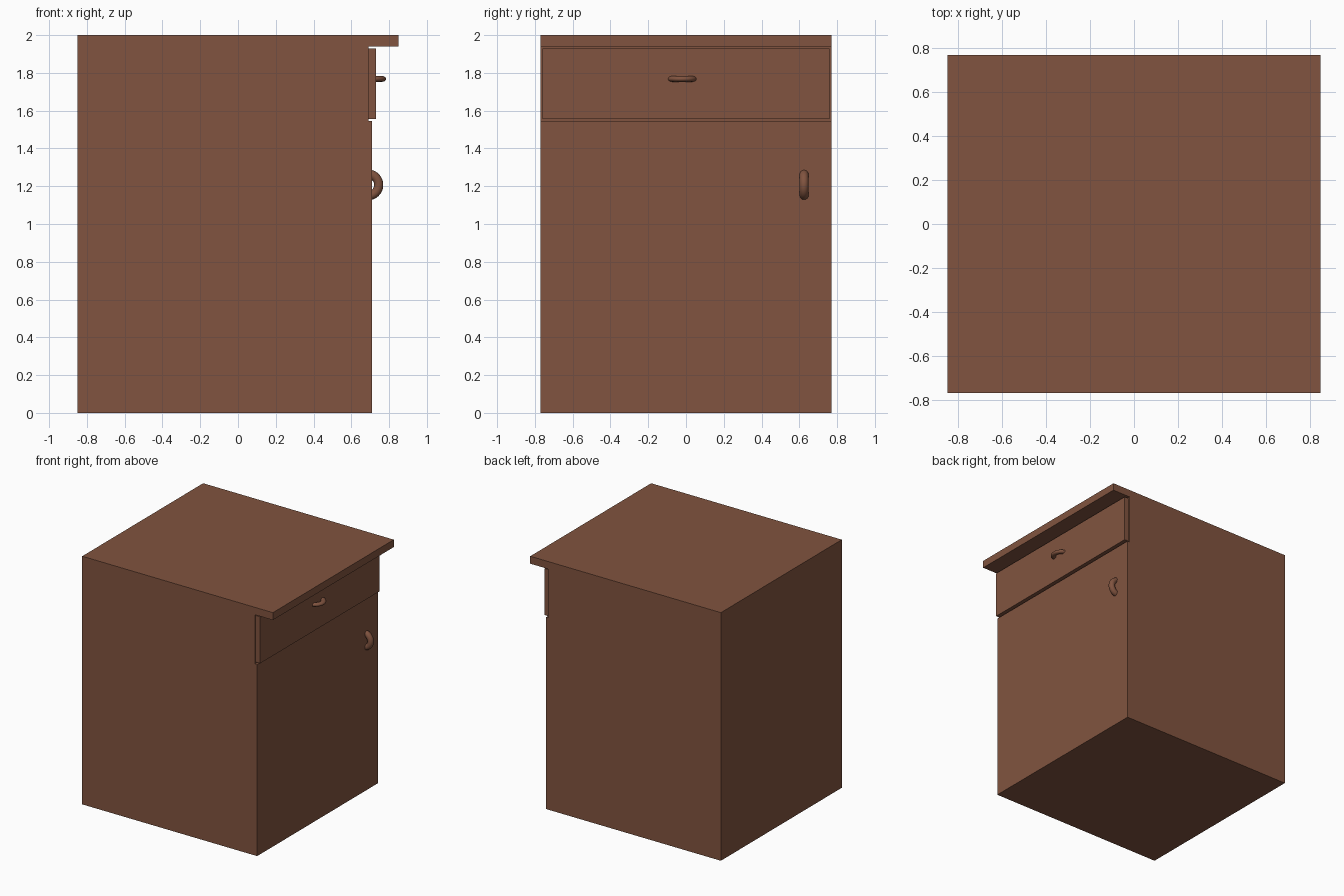
import bpy
import math

if "Cube" in bpy.data.objects:
    bpy.data.objects.remove(bpy.data.objects["Cube"])

wood = bpy.data.materials.new("brown_wood")
wood.diffuse_color = (0.22, 0.088, 0.05, 1)
wood.use_nodes = True
wood.node_tree.nodes["Principled BSDF"].inputs["Base Color"].default_value = wood.diffuse_color


def box(name, x, y, z):
    """Box from (min, max) ranges on each axis."""
    bpy.ops.mesh.primitive_cube_add(size=1, location=[sum(r) / 2 for r in (x, y, z)])
    ob = bpy.context.object
    ob.name = name
    ob.scale = [r[1] - r[0] for r in (x, y, z)]
    bpy.ops.object.transform_apply(location=False, rotation=False, scale=True)
    ob.data.materials.append(wood)
    return ob


def ring_handle(name, loc, major, minor, flatten, rot):
    """Ring sunk halfway into the front, leaving a curved pull."""
    bpy.ops.mesh.primitive_torus_add(
        location=loc, major_radius=major, minor_radius=minor,
        major_segments=48, minor_segments=16)
    ob = bpy.context.object
    ob.name = name
    ob.scale.z = flatten
    ob.rotation_euler = rot
    bpy.ops.object.transform_apply(location=False, rotation=True, scale=True)
    bpy.ops.object.shade_smooth()
    ob.data.materials.append(wood)
    return ob


W = 0.77  # half width

# Carcass and overhanging top
box("cabinet_body", (-0.85, 0.69), (-W, W), (0, 1.94))
box("top_slab", (-0.85, 0.85), (-W, W), (1.94, 2.0))

# Door and drawer fronts
box("door", (0.69, 0.71), (-W, W), (0, 1.545))
box("drawer_front", (0.69, 0.73), (-0.76, 0.76), (1.555, 1.93))

# Handles: horizontal on the drawer, upright on the door
ring_handle("drawer_handle", (0.705, -0.02, 1.768), 0.059, 0.02, 0.75, (0, 0, 0))
ring_handle("door_handle", (0.687, 0.625, 1.207), 0.058, 0.024, 1.0, (math.pi / 2, 0, 0))
